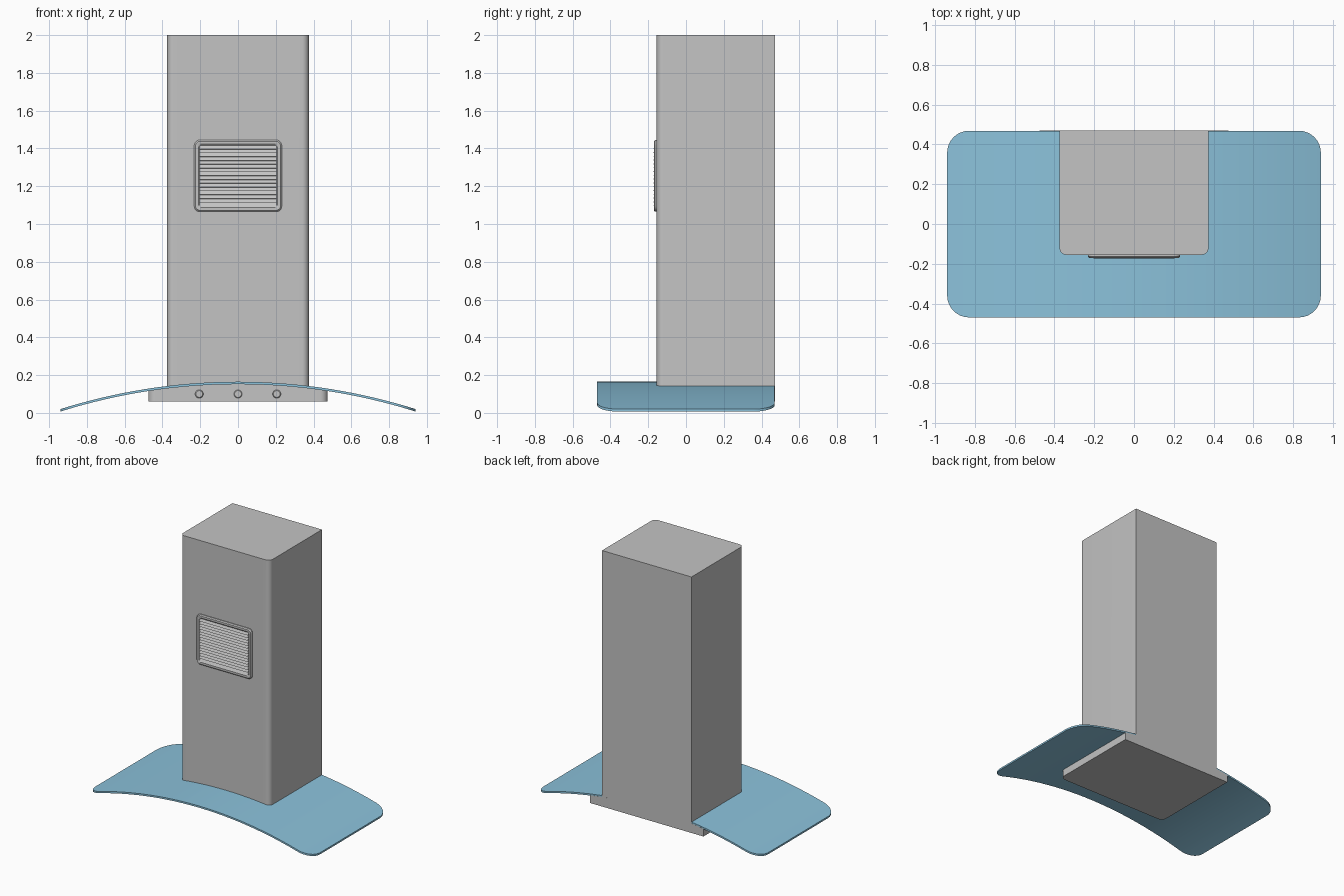
import bpy, bmesh, math

cube = bpy.data.objects.get("Cube")
if cube:
    bpy.data.objects.remove(cube)


def material(name, rgb):
    m = bpy.data.materials.new(name)
    m.use_nodes = True
    m.diffuse_color = (*rgb, 1)
    m.node_tree.nodes["Principled BSDF"].inputs["Base Color"].default_value = (*rgb, 1)
    return m


STEEL = material("brushed steel", (0.55, 0.55, 0.55))
GLASS = material("blue glass", (0.26, 0.54, 0.71))


def finish(name, bm, mat):
    bmesh.ops.recalc_face_normals(bm, faces=bm.faces)
    mesh = bpy.data.meshes.new(name)
    bm.to_mesh(mesh)
    bm.free()
    mesh.materials.append(mat)
    ob = bpy.data.objects.new(name, mesh)
    bpy.context.collection.objects.link(ob)
    bpy.ops.object.select_all(action='DESELECT')
    bpy.context.view_layer.objects.active = ob
    ob.select_set(True)
    bpy.ops.object.shade_smooth_by_angle(angle=math.radians(35))
    return ob


def loft(name, rings, mat, cap=True):
    """Skin a list of equal closed rings; close both ends or join last to first."""
    bm = bmesh.new()
    loops = [[bm.verts.new(p) for p in ring] for ring in rings]
    pairs = list(zip(loops, loops[1:])) + ([] if cap else [(loops[-1], loops[0])])
    for a, b in pairs:
        for i in range(len(a)):
            j = (i + 1) % len(a)
            bm.faces.new((a[i], a[j], b[j], b[i]))
    if cap:
        bm.faces.new(loops[0])
        bm.faces.new(loops[-1])
    return finish(name, bm, mat)


# Curved canopy surface shared by the parts that meet it
ARC_R, PEAK, THICK = 3.12, 0.165, 0.013


def arc(x, offset=0):
    return PEAK - ARC_R + math.sqrt(ARC_R ** 2 - x * x) + offset


def slab(name, half, y0, y1, r, bottom, top, mat, round_back=False):
    """Round-cornered slab built from sections across x."""
    right = [(half - r + r * math.sin(a), r * (1 - math.cos(a)))
             for a in (math.pi / 2 * i / 8 for i in range(9))]
    n = 24
    middle = [((half - r) * (2 * i / n - 1), 0) for i in range(1, n)]
    stations = [(-x, d) for x, d in reversed(right)] + middle + right
    rings = []
    for x, d in stations:
        f, b = y0 + d, y1 - (d if round_back else 0)
        rings.append([(x, f, bottom(x)), (x, b, bottom(x)), (x, b, top(x)), (x, f, top(x))])
    return loft(name, rings, mat)


slab("glass_canopy", 0.94, -0.47, 0.469, 0.11,
     lambda x: max(0, arc(x, -THICK)), arc, GLASS, round_back=True)
slab("control_base", 0.475, -0.25, 0.47, 0.04,
     lambda x: 0.06, lambda x: arc(x, -THICK + 0.003), STEEL)
slab("chimney", 0.375, -0.155, 0.47, 0.035,
     lambda x: arc(x, -THICK + 0.003), lambda x: 2.0, STEEL)

# Vent frame: rounded rectangular rings from outer edge to inner opening
VENT_Z = 1.255


def rounded_ring(hx, hz, r, y):
    pts = []
    for k, (sx, sz) in enumerate([(1, 1), (-1, 1), (-1, -1), (1, -1)]):
        for i in range(6):
            a = math.pi / 2 * (k + i / 5)
            pts.append((sx * (hx - r) + r * math.cos(a), y,
                        VENT_Z + sz * (hz - r) + r * math.sin(a)))
    return pts


loft("vent_frame", [
    rounded_ring(0.232, 0.19, 0.03, -0.15),
    rounded_ring(0.232, 0.19, 0.03, -0.163),
    rounded_ring(0.225, 0.183, 0.024, -0.17),
    rounded_ring(0.21, 0.168, 0.012, -0.17),
    rounded_ring(0.203, 0.161, 0.006, -0.165),
    rounded_ring(0.203, 0.161, 0.006, -0.15),
], STEEL, cap=False)

# Vent louvres: saw-tooth profile drawn across the opening
SLATS, HZ = 16, 0.161
step = 2 * HZ / SLATS
profile = [(-0.15, VENT_Z - HZ)]
for i in range(SLATS):
    z = VENT_Z - HZ + i * step
    profile += [(-0.173, z + 0.001), (-0.163, z + step * 0.95)]
profile.append((-0.15, VENT_Z + HZ))
loft("vent_louvres", [[(x, y, z) for y, z in profile] for x in (-0.203, 0.203)], STEEL)

# Control buttons: short round studs with a chamfered lip
for label, x in (("right", -0.205), ("centre", 0), ("left", 0.205)):
    rings = [[(x + r * math.cos(t), y, 0.1 + r * math.sin(t))
              for t in (math.tau * i / 24 for i in range(24))]
             for r, y in ((0.022, -0.24), (0.022, -0.258), (0.018, -0.262))]
    loft("button_" + label, rings, STEEL)
